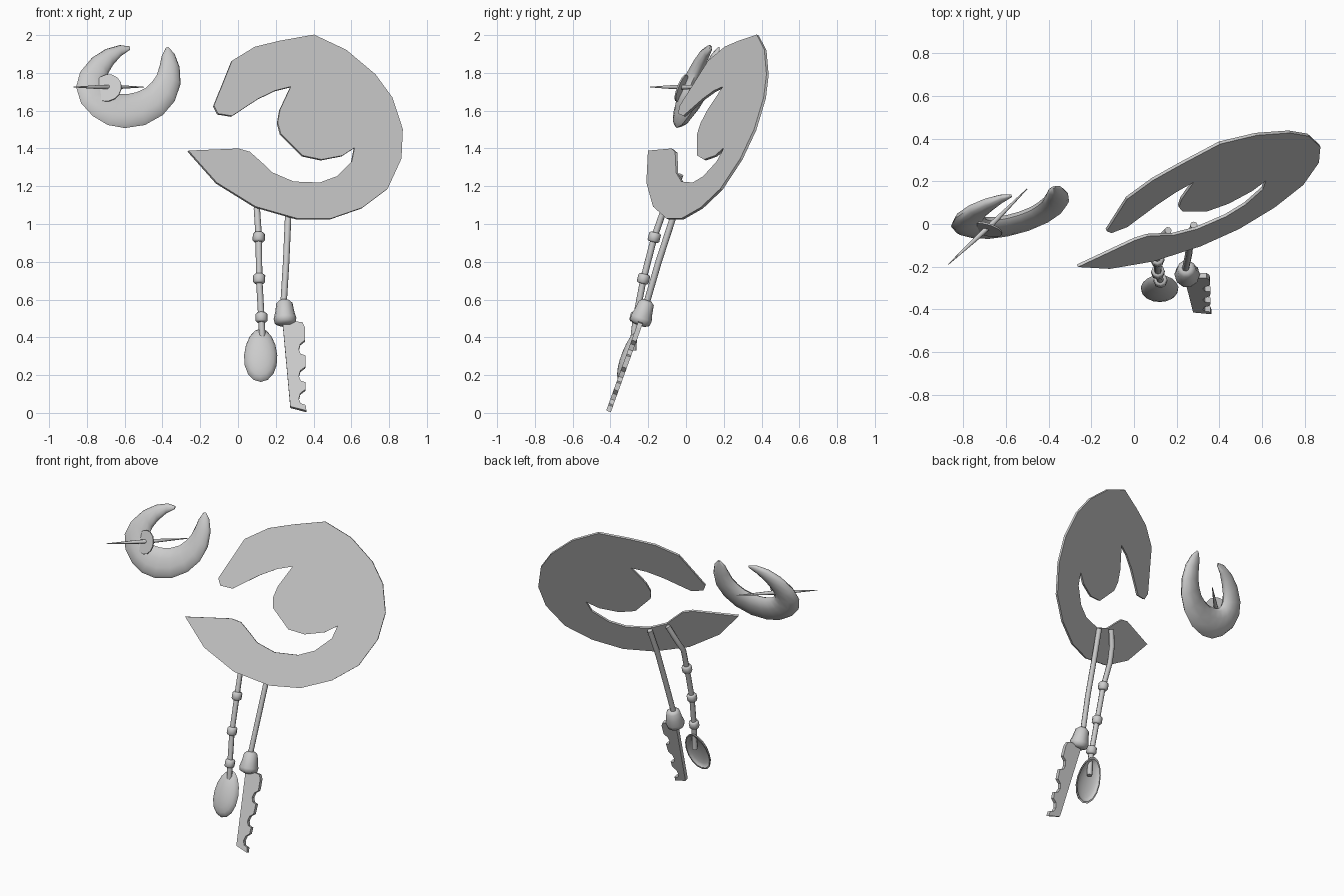
import bpy, bmesh, math
from mathutils import Vector

if "Cube" in bpy.data.objects:
    bpy.data.objects.remove(bpy.data.objects["Cube"])

grey = bpy.data.materials.new("light grey")
grey.diffuse_color = (0.6, 0.6, 0.6, 1)
grey.use_nodes = True
grey.node_tree.nodes["Principled BSDF"].inputs["Base Color"].default_value = grey.diffuse_color


def finish(name, bm, smooth=None):
    bmesh.ops.recalc_face_normals(bm, faces=bm.faces)
    mesh = bpy.data.meshes.new(name)
    bm.to_mesh(mesh)
    bm.free()
    mesh.materials.append(grey)
    ob = bpy.data.objects.new(name, mesh)
    bpy.context.collection.objects.link(ob)
    if smooth:
        bpy.ops.object.select_all(action='DESELECT')
        ob.select_set(True)
        bpy.context.view_layer.objects.active = ob
        bpy.ops.object.shade_smooth_by_angle(angle=math.radians(smooth))
    return ob


def plate(name, outline, plane, thick):
    """Extruded outline lying in the leaning plane y = a + b*x + c*z."""
    a, b, c = plane
    n = Vector((b, -1, c)).normalized() * thick / 2
    bm = bmesh.new()
    pts = [Vector((x, a + b * x + c * z, z)) for x, z in outline]
    front = [bm.verts.new(p + n) for p in pts]
    back = [bm.verts.new(p - n) for p in pts]
    caps = [bm.faces.new(front), bm.faces.new(back[::-1])]
    for i in range(len(pts)):
        j = (i + 1) % len(pts)
        bm.faces.new((front[i], back[i], back[j], front[j]))
    bm.normal_update()
    bmesh.ops.triangulate(bm, faces=caps)
    return finish(name, bm)


def lathe(name, stations, sides=10):
    """Round sections (point, radius) joined into one closed body."""
    bm = bmesh.new()
    rings = []
    for i, (p, r) in enumerate(stations):
        lo = Vector(stations[max(i - 1, 0)][0])
        hi = Vector(stations[min(i + 1, len(stations) - 1)][0])
        d = (hi - lo).normalized()
        u = d.cross(Vector((0, 1, 0.3))).normalized()
        v = d.cross(u)
        rings.append([bm.verts.new(Vector(p) + r * (u * math.cos(t) + v * math.sin(t)))
                      for t in (2 * math.pi * k / sides for k in range(sides))])
    for r0, r1 in zip(rings, rings[1:]):
        for k in range(sides):
            m = (k + 1) % sides
            bm.faces.new((r0[k], r0[m], r1[m], r1[k]))
    bm.faces.new(rings[0])
    bm.faces.new(rings[-1])
    return finish(name, bm, 60)


# Large leaning spiral plate
spiral = [(.40, 2.0), (.57, 1.92), (.725, 1.79), (.815, 1.667), (.87, 1.5), (.863, 1.344),
          (.79, 1.185), (.657, 1.085), (.49, 1.027), (.31, 1.027), (.09, 1.09),
          (-.115, 1.217), (-.265, 1.386), (0, 1.397), (.06, 1.38), (.124, 1.323),
          (.18, 1.27), (.293, 1.222), (.43, 1.217), (.52, 1.25), (.6, 1.328),
          (.615, 1.402), (.55, 1.36), (.44, 1.339), (.34, 1.36), (.224, 1.476),
          (.208, 1.534), (.22, 1.603), (.277, 1.725), (.193, 1.704), (.103, 1.66),
          (-.034, 1.57), (-.108, 1.582), (-.13, 1.624), (-.034, 1.862), (.087, 1.936),
          (.22, 1.968)]
plate("spiral_plate", spiral, (-.70, .45, .45), .014)

# Crescent: oval sections between an outer and an inner edge
edges = [((-.573, 1.94), (-.573, 1.921)), ((-.625, 1.947), (-.62, 1.889)),
         ((-.70, 1.926), (-.662, 1.841)), ((-.773, 1.88), (-.689, 1.794)),
         ((-.836, 1.804), (-.70, 1.751)), ((-.857, 1.725), (-.694, 1.725)),
         ((-.831, 1.64), (-.678, 1.704)), ((-.768, 1.571), (-.652, 1.693)),
         ((-.689, 1.524), (-.62, 1.688)), ((-.599, 1.508), (-.583, 1.688)),
         ((-.493, 1.524), (-.536, 1.698)), ((-.398, 1.577), (-.488, 1.72)),
         ((-.335, 1.651), (-.456, 1.751)), ((-.304, 1.741), (-.43, 1.788)),
         ((-.309, 1.83), (-.414, 1.841)), ((-.335, 1.899), (-.404, 1.889)),
         ((-.367, 1.936), (-.383, 1.931))]
A, B, C = -.564, .2, .42
normal = Vector((B, -1, C)).normalized()
bm = bmesh.new()
rings = []
for pair in edges:
    o, i = [Vector((x, A + B * x + C * z, z)) for x, z in pair]
    mid, half = (o + i) / 2, (o - i) / 2
    front, back = min(.03, half.length * .6), min(.042, half.length * .6)
    rings.append([bm.verts.new(mid + half * math.cos(t) + normal * math.sin(t)
                               * (front if math.sin(t) > 0 else back))
                  for t in (math.pi * k / 5 for k in range(10))])
for r0, r1 in zip(rings, rings[1:]):
    for k in range(10):
        m = (k + 1) % 10
        bm.faces.new((r0[k], r0[m], r1[m], r1[k]))
bm.faces.new(rings[0])
bm.faces.new(rings[-1])
finish("crescent", bm, 60)

# Needle and its small disc
lathe("needle", [((-.87, -.19, 1.725), .002), ((-.73, -.06, 1.725), .012),
                 ((-.66, .005, 1.725), .013), ((-.50, .165, 1.725), .002)], 8)
disc_mid = Vector((-.69, -.025, 1.72))
disc_axis = Vector((-.25, -.9, .35)).normalized()
lathe("disc", [(disc_mid - disc_axis * .004, .076), (disc_mid + disc_axis * .004, .076)], 14)

# Two hanging cords
left_path = [(.16, -.03, 1.26), (.125, -.065, 1.17), (.1, -.115, 1.08), (.11, -.168, .93),
             (.112, -.225, .71), (.124, -.265, .5), (.128, -.275, .42), (.128, -.28, .33)]
right_path = [(.28, -.005, 1.21), (.265, -.07, 1.03), (.255, -.145, .8), (.24, -.215, .56)]
lathe("left_cord", [(p, .017) for p in left_path], 8)
lathe("right_cord", [(p, .017) for p in right_path], 8)

# Beads on the left cord
lean = Vector((.02, .25, 1)).normalized()
for k, p in enumerate([(.11, -.168, .93), (.112, -.225, .71), (.124, -.265, .505)]):
    p = Vector(p)
    lathe(f"bead_{k + 1}", [(p + lean * h, r) for h, r in
                            ((-.026, .024), (-.018, .032), (.018, .032), (.026, .024))], 8)

# Flared collar on the right cord
top = Vector((.245, -.205, .595))
axis = Vector((.04, -.33, -1)).normalized()
lathe("collar", [(top + axis * h, r) for h, r in
                 ((0, .026), (.015, .043), (.06, .05), (.1, .06), (.125, .056), (.138, .03))])

# Spoon bowl: shallow shell, bulging forward and hollow behind
bm = bmesh.new()
mid = Vector((.12, -.295, .305))
up = Vector((0, .4, 1)).normalized()
fwd = Vector((0, -1, .4)).normalized()
segs, levels = 16, 5


def shell(scale, depth):
    out = []
    for j in range(levels):
        e = math.pi / 2 * j / levels
        out.append([bm.verts.new(mid + scale * math.cos(e) * (
            Vector((.088, 0, 0)) * math.cos(t) * (1 - .1 * math.sin(t))
            + up * .152 * math.sin(t)) + fwd * depth * math.sin(e))
            for t in (2 * math.pi * k / segs for k in range(segs))])
    tip = bm.verts.new(mid + fwd * depth)
    for k in range(segs):
        m = (k + 1) % segs
        for r0, r1 in zip(out, out[1:]):
            bm.faces.new((r0[k], r0[m], r1[m], r1[k]))
        bm.faces.new((out[-1][k], out[-1][m], tip))
    return out[0]


outer_rim, inner_rim = shell(1, .045), shell(.92, .027)
for k in range(segs):
    m = (k + 1) % segs
    bm.faces.new((outer_rim[k], inner_rim[k], inner_rim[m], outer_rim[m]))
finish("spoon_bowl", bm, 50)

# Notched blade: three scooped notches down the right edge
blade = [(.277, .03), (.235, .487), (.34, .476), (.354, .45)]
for zc in (.332, .19, .07):
    blade += [(.356, zc + .05), (.33, zc + .03), (.322, zc), (.332, zc - .024), (.358, zc - .032)]
blade += [(.362, .008)]
plate("notched_blade", blade, (-.413, 0, .36), .026)
